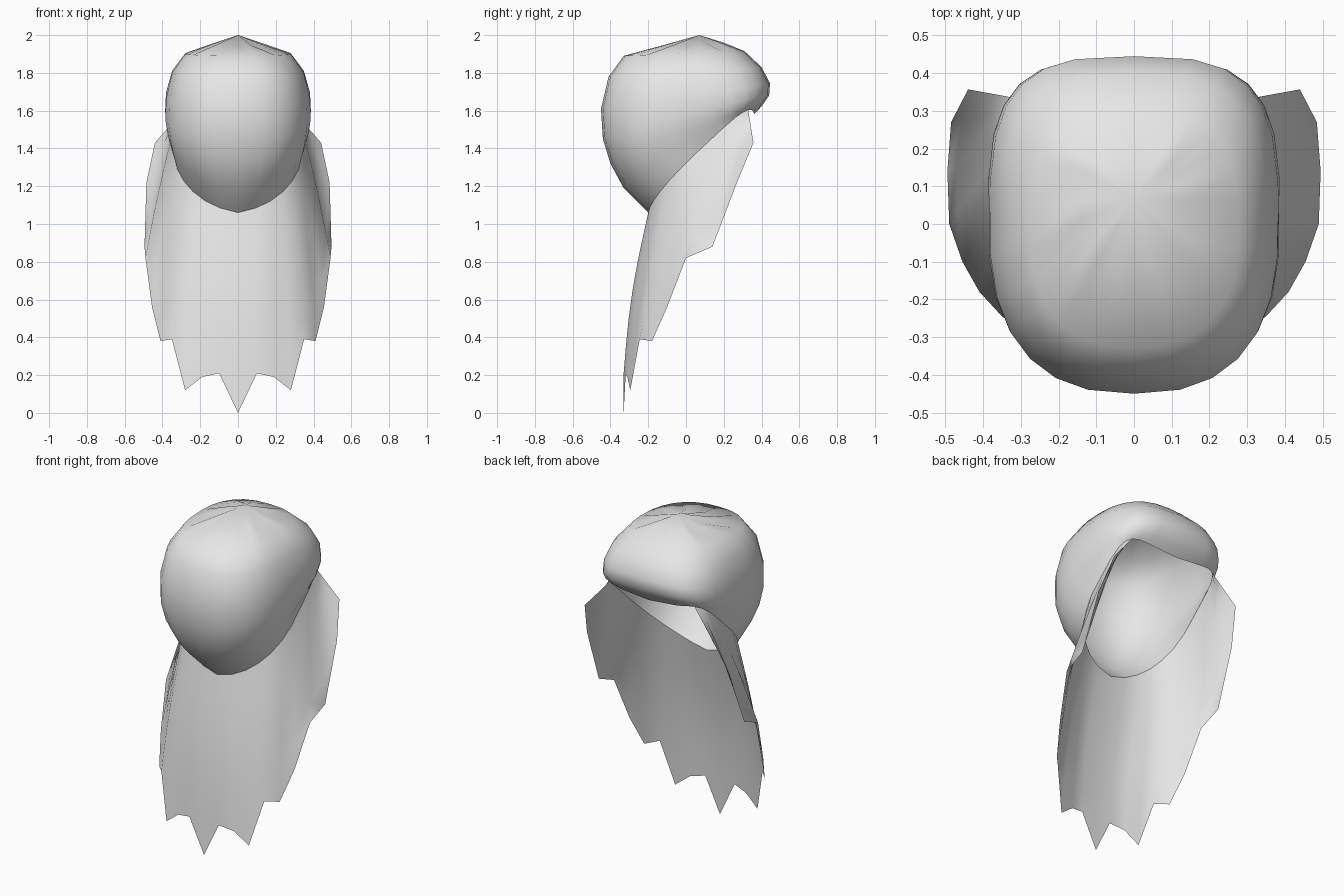
import bpy, bmesh
from math import sin, cos, pi
from mathutils import Vector

cube = bpy.data.objects.get("Cube")
if cube:
    bpy.data.objects.remove(cube, do_unlink=True)

HALF = 13          # segments from front centre to back centre
SEGS = 2 * HALF
CORNER = 10        # rim segment where the cloth ends on each side

grey = bpy.data.materials.new("pale grey")
grey.use_nodes = True
grey.diffuse_color = (0.8, 0.8, 0.8, 1)
grey.node_tree.nodes["Principled BSDF"].inputs["Base Color"].default_value = grey.diffuse_color


def finish(bm, name):
    """Turn a bmesh into a smooth shaded object."""
    mesh = bpy.data.meshes.new(name)
    bm.to_mesh(mesh)
    bm.free()
    mesh.materials.append(grey)
    for p in mesh.polygons:
        p.use_smooth = True
    obj = bpy.data.objects.new(name, mesh)
    bpy.context.collection.objects.link(obj)
    return obj


def ring_point(ring, i):
    """Point i of a tilted rounded-square ring, counted from the front."""
    (fy, fz), (by, bz), width, front_n, back_n, bow = ring
    a = 2 * pi * i / SEGS
    s, c = sin(a), cos(a)
    n = front_n if c > 0 else back_n
    x = width * abs(s) ** (2 / n) * (1 if s >= 0 else -1)
    v = abs(c) ** (2 / n) * (-1 if c > 0 else 1)
    y = (fy + by) / 2 + v * (by - fy) / 2
    z = (fz + bz) / 2 + v * (bz - fz) / 2 + bow * abs(s)
    return Vector((x, y, z))


# Head rings: front (y, z), back (y, z), half width, roundness front/back, bow
rings = [
    ((-0.13, 1.945), (0.20, 1.96), 0.14, 2.2, 2.4, 0),
    ((-0.33, 1.89), (0.31, 1.915), 0.28, 2.4, 2.6, 0),
    ((-0.41, 1.78), (0.40, 1.83), 0.35, 2.5, 3.0, 0),
    ((-0.45, 1.61), (0.445, 1.745), 0.383, 2.5, 3.2, 0),
    ((-0.44, 1.45), (0.44, 1.68), 0.387, 2.5, 3.4, 0.01),
    ((-0.40, 1.32), (0.405, 1.63), 0.375, 2.5, 3.8, 0.03),
    ((-0.33, 1.19), (0.38, 1.60), 0.36, 2.4, 4.4, 0.06),
    ((-0.20, 1.06), (0.36, 1.58), 0.34, 2.3, 5.0, 0.08),
]

# Hollow head, open along the slanted neckline
bm = bmesh.new()
apex = bm.verts.new((0, 0.07, 2.0))
rows = [[bm.verts.new(ring_point(r, i)) for i in range(SEGS)] for r in rings]
for i in range(0, SEGS, 3):            # gathered creases on the crown
    rows[0][i].co.z -= 0.012
for i in range(SEGS):
    j = (i + 1) % SEGS
    bm.faces.new((apex, rows[0][i], rows[0][j]))
    for up, low in zip(rows, rows[1:]):
        bm.faces.new((up[i], low[i], low[j], up[j]))
finish(bm, "head_shell")

# Ragged hem of the hanging cloth, from front centre to the back corner
hem = [
    (0, -0.33, 0), (0.1, -0.33, 0.21), (0.19, -0.31, 0.19), (0.28, -0.295, 0.12),
    (0.35, -0.245, 0.39), (0.41, -0.18, 0.38), (0.455, -0.1, 0.56),
    (0.49, 0, 0.82), (0.495, 0.14, 0.88), (0.485, 0.27, 1.22), (0.44, 0.357, 1.43),
]

# Cloth hung from the neckline, open at the back
ROWS = 6
bm = bmesh.new()
columns = []
for k in range(-CORNER, CORNER + 1):
    side = -1 if k < 0 else 1
    hx, hy, hz = hem[abs(k)]
    top, low = ring_point(rings[-1], k), Vector((hx * side, hy, hz))
    out = Vector((low.x, low.y - 0.1, 0)).normalized()
    swell = 0.025 * (1 - abs(k) / CORNER)
    columns.append([bm.verts.new(top.lerp(low, t / ROWS) + out * swell * sin(pi * t / ROWS))
                    for t in range(ROWS + 1)])
for a, b in zip(columns, columns[1:]):
    for t in range(ROWS):
        bm.faces.new((a[t], a[t + 1], b[t + 1], b[t]))
finish(bm, "hanging_cloth")
